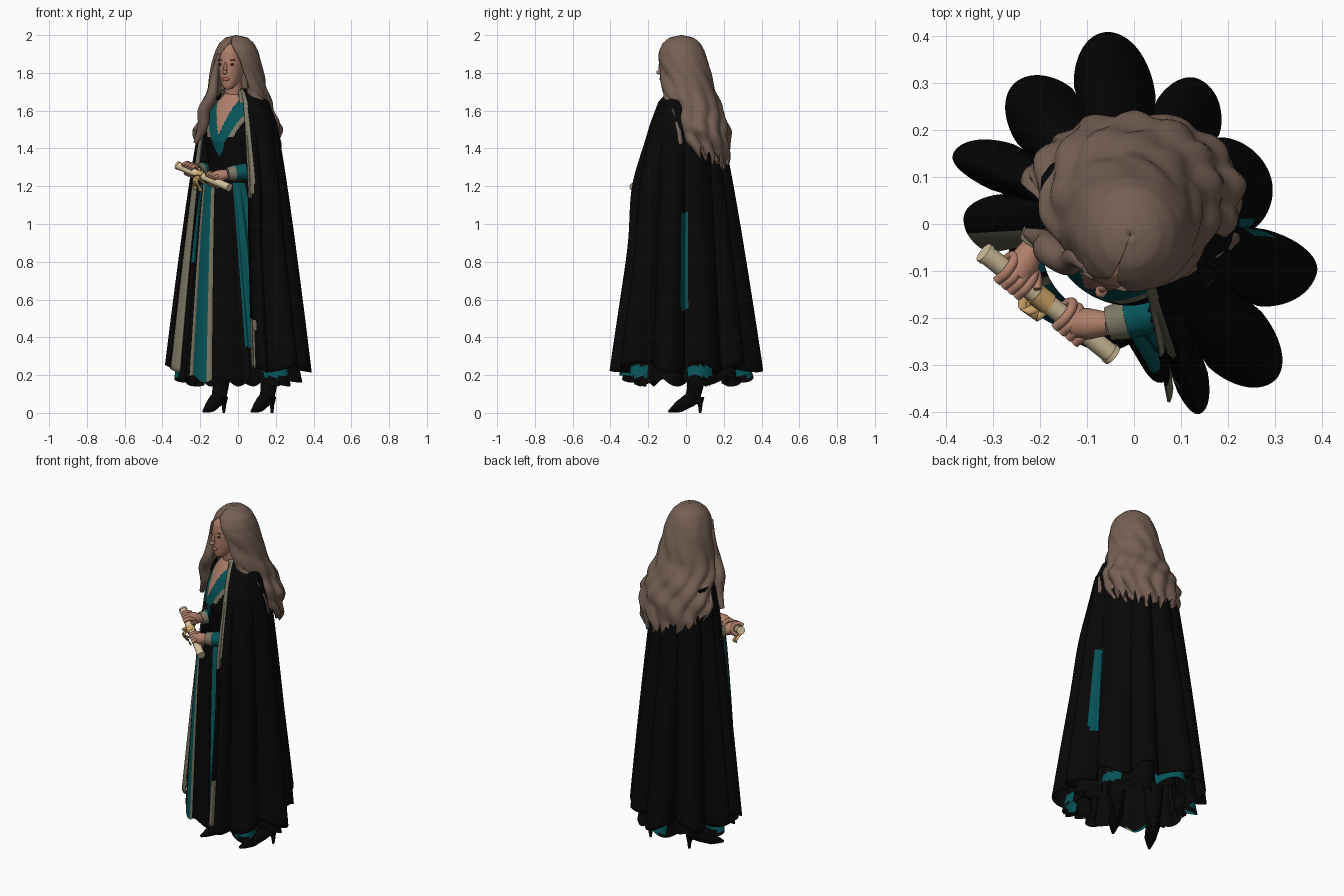
import bpy
import bmesh
from math import sin, cos, pi, radians, sqrt, exp
from mathutils import Vector, Matrix

if "Cube" in bpy.data.objects:
    bpy.data.objects.remove(bpy.data.objects["Cube"])


def colour(name, r, g, b):
    mat = bpy.data.materials.new(name)
    mat.use_nodes = True
    mat.diffuse_color = (r, g, b, 1)
    shader = mat.node_tree.nodes["Principled BSDF"]
    shader.inputs["Base Color"].default_value = (r, g, b, 1)
    shader.inputs["Roughness"].default_value = 0.8
    return mat


BLACK = colour("black cloth", .0022, .0022, .0022)
TEAL = colour("teal cloth", .002, .09, .1)
TRIM = colour("grey gold trim", .2, .185, .125)
HAIR = colour("brown hair", .18, .118, .09)
SKIN = colour("skin", .43, .21, .145)
PAPER = colour("parchment", .68, .55, .34)
RIBBON = colour("gold ribbon", .62, .38, .14)
LIPS = colour("lips", .36, .13, .1)
DARK = colour("dark eyes", .02, .015, .015)

BODY_YAW = radians(-35)
HEAD_FRAME = Matrix.Translation((-.03, -.045, 0)) @ Matrix.Rotation(radians(-22), 4, 'Z')
FORWARD = Vector((sin(BODY_YAW), -cos(BODY_YAW), 0))
SIDE = Vector((cos(BODY_YAW), sin(BODY_YAW), 0))


def finish(name, mesh, mats):
    obj = bpy.data.objects.new(name, mesh)
    bpy.context.collection.objects.link(obj)
    for mat in mats:
        mesh.materials.append(mat)
    for poly in mesh.polygons:
        poly.use_smooth = True
    return obj


def sheet(name, place, nu, nv, mats, rule=None, closed=False, thick=0):
    """Lofted surface: place(u, v) gives the point, rule(u, v, point) the material."""
    bm = bmesh.new()
    cols = nu if closed else nu + 1
    rows = [[bm.verts.new(place(i / nu, j / nv)) for i in range(cols)] for j in range(nv + 1)]
    for j in range(nv):
        for i in range(nu):
            k = (i + 1) % cols
            face = bm.faces.new((rows[j][i], rows[j + 1][i], rows[j + 1][k], rows[j][k]))
            if rule:
                mat = rule((i + .5) / nu, (j + .5) / nv, face.calc_center_median())
                face.material_index = mats.index(mat)
    mesh = bpy.data.meshes.new(name)
    bm.to_mesh(mesh)
    bm.free()
    obj = finish(name, mesh, mats)
    if thick:
        mod = obj.modifiers.new("thickness", 'SOLIDIFY')
        mod.thickness, mod.offset = thick, 0
    return obj


def tube(name, points, mat):
    """Smooth tapered tube through (x, y, z, radius) points."""
    curve = bpy.data.curves.new(name, 'CURVE')
    curve.dimensions = '3D'
    curve.bevel_depth, curve.bevel_resolution = 1, 4
    curve.use_fill_caps, curve.resolution_u = True, 6
    spline = curve.splines.new('BEZIER')
    spline.bezier_points.add(len(points) - 1)
    for bp, (x, y, z, r) in zip(spline.bezier_points, points):
        bp.co, bp.radius = (x, y, z), r
        bp.handle_left_type = bp.handle_right_type = 'AUTO'
    helper = bpy.data.objects.new("helper", curve)
    bpy.context.collection.objects.link(helper)
    deps = bpy.context.evaluated_depsgraph_get()
    mesh = bpy.data.meshes.new_from_object(helper.evaluated_get(deps))
    bpy.data.objects.remove(helper)
    mesh.materials.clear()
    return finish(name, mesh, [mat])


def ball(name, centre, size, mat):
    bm = bmesh.new()
    shape = Matrix.Diagonal((*size, 1))
    bmesh.ops.create_uvsphere(bm, u_segments=24, v_segments=14, radius=1,
                              matrix=HEAD_FRAME @ Matrix.Translation(centre) @ shape)
    mesh = bpy.data.meshes.new(name)
    bm.to_mesh(mesh)
    bm.free()
    return finish(name, mesh, [mat])


def table(rows, x):
    """Linear lookup in rows sorted by their first value."""
    if x <= rows[0][0]:
        return rows[0][1:]
    for a, b in zip(rows, rows[1:]):
        if x <= b[0]:
            f = (x - a[0]) / (b[0] - a[0])
            return [p + (q - p) * f for p, q in zip(a[1:], b[1:])]
    return rows[-1][1:]


# Hem folds: angle in degrees, radius; rounded peaks and tight valleys
FOLDS = [(-80, .39), (-76, .33), (-71, .425), (-63, .32), (-48, .445), (-34, .3), (-15, .40),
         (-2, .25), (20, .305), (46, .25), (66, .335), (80, .25), (99, .41), (114, .3),
         (130, .39), (146, .28), (159, .41), (167, .27), (178, .36), (192, .3),
         (198, .335), (207, .31), (220, .32), (236, .3), (250, .32), (270, .28), (280, .39)]


def hem(deg):
    for (a, p), (b, q) in zip(FOLDS, FOLDS[1:]):
        if a <= deg <= b:
            f = (deg - a) / (b - a) * pi / 2
            rise = max(0, sin(f) if q > p else cos(f)) ** .75
            return min(p, q) + abs(q - p) * rise
    return FOLDS[0][1]


def oval(angle, wide, deep):
    return 1 / sqrt((cos(angle) / wide) ** 2 + (sin(angle) / deep) ** 2)


# Cloak, open at the front, pushed out over the left forearm
START, SWEEP = -79, 270
SHOULDER = [(0, 1.715, .36), (.05, 1.69, .58), (.1, 1.645, .81), (.15, 1.55, 1)]


def cloak_point(u, v):
    deg = START + SWEEP * u
    a = radians(deg)
    top = oval(a - BODY_YAW, .215, .155)
    if v <= .15:
        z, scale = table(SHOULDER, v)
        r = top * scale
    else:
        t = (v - .15) / .85
        z = 1.55 - (1.31 - .025 * sin(a * 7)) * t
        r = top + (hem(deg) - top) * t ** .85
    r += .035 * exp(-((z - 1.2) / .22) ** 2 - ((deg + 72) / 25) ** 2)
    return r * cos(a), r * sin(a), z


def cloak_rule(u, v, p):
    deg = START + SWEEP * u
    if deg < START + 8 - 4 * v and (p.z > 1.15 or p.z < .5):
        return TRIM
    if deg > START + SWEEP - 8:
        return TRIM
    return TEAL if -6 < deg < 3 and .55 < p.z < 1.06 else BLACK


sheet("cloak", cloak_point, 270, 60, [BLACK, TRIM, TEAL], cloak_rule, thick=.006)


# Dress skirt with trimmed front panel, and a dark petticoat inside
def skirt_point(u, v, scale=.88, drop=0):
    deg = -80 + 360 * u
    a = radians(deg)
    z = 1.22 - (1.04 + drop - .02 * sin(a * 9)) * v
    r = .145 + (hem(deg) * scale - .145) * v ** .9
    return -.05 * (1 - v) + r * cos(a), -.05 * (1 - v) + r * sin(a), z


def skirt_rule(u, v, p):
    deg = -80 + 360 * u
    if 205 < deg < 211 or 232 < deg < 240:
        return TRIM
    if 211 <= deg <= 232:
        return TEAL
    if p.z > .8 and 182 < deg < 200 or p.z > .35 and (deg > 278 or deg < -55):
        return TEAL
    return TEAL if .19 < p.z < .25 and deg < 175 and sin(radians(deg * 5)) > .2 else BLACK


sheet("dress_skirt", skirt_point, 240, 60, [BLACK, TRIM, TEAL], skirt_rule, True)
sheet("petticoat", lambda u, v: skirt_point(u, v, .72, .02), 120, 20, [BLACK], closed=True)

# Bodice: height, half width, half depth
BODICE = [(1.16, .13, .1), (1.26, .12, .095), (1.36, .135, .108), (1.44, .15, .125),
          (1.52, .15, .11), (1.6, .135, .085), (1.65, .09, .065), (1.69, .045, .045)]


def bodice_point(u, v):
    z = 1.16 + .53 * v
    wide, deep = table(BODICE, z)
    a = u * 2 * pi
    p = Vector((-.035, -.04, z)) + SIDE * wide * cos(a) + FORWARD * deep * sin(a)
    return p + Vector((.025, .025, 0)) * max(0, v - .6)


def bodice_rule(u, v, p):
    if u > .5:
        return BLACK
    off = abs((p - Vector((-.035, -.04, 0))).dot(SIDE))
    if off < .36 * (p.z - 1.47):
        return SKIN
    edge = .015 + .5 * (p.z - 1.38)
    if off < edge:
        return TEAL
    return TRIM if off < edge + .025 and p.z > 1.46 else BLACK


sheet("bodice", bodice_point, 128, 72, [BLACK, TEAL, TRIM, SKIN], bodice_rule, True)


# Standing collar
def collar_point(u, v):
    a = BODY_YAW - pi / 2 + radians(48 + 264 * u)
    r = .09 - .025 * v
    return -.012 + r * cos(a), -.025 + r * sin(a), 1.63 + .075 * v


sheet("collar", collar_point, 40, 4, [TRIM], thick=.008)
tube("neck", [(-.02, -.03, 1.58, .06), (-.02, -.03, 1.66, .047), (-.03, -.045, 1.78, .048)], SKIN)

# Head: height, half width, forward shift, half depth
HEAD = [(1.712, .008, .065, .01), (1.722, .028, .055, .03), (1.75, .046, .034, .057),
        (1.79, .059, .015, .08), (1.85, .067, .005, .092), (1.91, .066, 0, .09),
        (1.95, .05, 0, .07), (1.97, .01, 0, .02)]


def head_point(u, v):
    z = 1.712 + .258 * v
    wide, shift, deep = table(HEAD, z)
    a = u * 2 * pi
    return HEAD_FRAME @ Vector((wide * cos(a), deep * sin(a) - shift, z))


sheet("head", head_point, 40, 30, [SKIN], closed=True)
ball("nose_bridge", (0, -.097, 1.825), (.009, .012, .032), SKIN)
ball("nose_tip", (0, -.106, 1.803), (.013, .014, .011), SKIN)
ball("lips", (0, -.092, 1.767), (.022, .008, .009), LIPS)
for side, label in ((1, "left"), (-1, "right")):
    ball(label + "_eye", (side * .03, -.084, 1.845), (.014, .006, .006), DARK)
    ball(label + "_brow", (side * .032, -.084, 1.868), (.019, .006, .003), HAIR)

# Hair: height, x radius, y radius, y centre, half opening at the face
WAVES = [(1.3, .19, .13, .085, 95), (1.42, .21, .15, .075, 85), (1.5, .22, .165, .055, 76),
         (1.6, .185, .158, .03, 64), (1.7, .152, .14, .005, 50), (1.8, .13, .128, -.005, 40),
         (1.86, .12, .122, -.015, 32), (1.91, .105, .112, -.022, 20), (1.95, .085, .093, -.024, 4),
         (1.978, .055, .06, -.024, 0), (1.99, .001, .001, -.024, 0)]


def hair_point(u, v):
    s = 2 * u - 1
    low = 1.33 + .08 * abs(s) ** 2 + .028 * sin(s * 41) + .015 * sin(s * 67)
    z = 1.99 + (low - 1.99) * v ** 1.25
    rx, ry, cy, gap = table(WAVES, z)
    a = radians(248 + 180) + s * (pi - radians(gap))
    swing = 3 * sin(z * 14)
    ripple = 1 + v * (.045 * sin(s * 24 + swing) + .042 * sin(z * 42 + s * 9))
    return -.012 * (z - 1.3) + rx * ripple * cos(a), cy + ry * ripple * sin(a), z


sheet("hair", hair_point, 150, 70, [HAIR], thick=.02)
tube("right_front_lock", [(-.1, -.095, 1.9, .01), (-.125, -.07, 1.78, .022), (-.14, -.08, 1.68, .03),
                          (-.18, -.055, 1.6, .034), (-.185, -.04, 1.52, .03), (-.225, -.02, 1.43, .012)], HAIR)
tube("left_front_lock", [(.03, -.12, 1.88, .012), (.07, -.095, 1.77, .024), (.08, -.09, 1.69, .03),
                         (.14, -.07, 1.6, .036), (.175, -.05, 1.52, .034), (.215, -.03, 1.42, .012)], HAIR)

# Sleeves and cuffs
tube("left_sleeve", [(.12, -.09, 1.58, .06), (.11, -.14, 1.4, .055), (.085, -.175, 1.3, .05),
                     (.04, -.19, 1.275, .045)], BLACK)
tube("left_cuff", [(.055, -.185, 1.28, .046), (-.02, -.205, 1.27, .04)], TEAL)
tube("left_cuff_trim", [(-.015, -.203, 1.27, .042), (-.055, -.212, 1.265, .036)], TRIM)
tube("right_sleeve", [(-.14, .08, 1.58, .06), (-.165, .06, 1.4, .05), (-.175, .03, 1.3, .045),
                      (-.185, 0, 1.29, .042)], BLACK)
tube("right_cuff", [(-.18, .01, 1.29, .043), (-.2, -.025, 1.285, .038)], TEAL)
tube("right_cuff_trim", [(-.199, -.022, 1.285, .04), (-.212, -.045, 1.28, .035)], TRIM)

# Scroll tied with a ribbon
END_A, END_B = Vector((-.32, -.06, 1.31)), Vector((-.045, -.28, 1.193))
AXIS = (END_B - END_A).normalized()
ACROSS = AXIS.cross(Vector((0, 0, 1))).normalized()
UPWARD = ACROSS.cross(AXIS)


def along(f, out=0, up=0):
    return END_A.lerp(END_B, f) + ACROSS * out + UPWARD * up


def rod(name, f0, f1, r, mat):
    return tube(name, [(*along(f0), r), (*along(f1), r)], mat)


rod("scroll", 0, 1, .021, PAPER)
for f, label in ((0, "right"), (.97, "left")):
    rod(label + "_scroll_rim", f, f + .03, .023, PAPER)
rod("ribbon_band", .4, .5, .024, RIBBON)
knot = along(.45) + FORWARD * .025
for i, (dx, dz) in enumerate(((-.035, -.075), (.0, -.085), (-.05, .0), (.025, -.045))):
    def strip(u, v, dx=dx, dz=dz):
        return knot + SIDE * (dx * v + .022 * (u - .5)) + FORWARD * .02 * sin(v * 5) + Vector((0, 0, dz * v))
    sheet("ribbon_tail_" + str(i + 1), strip, 2, 8, [RIBBON], thick=.004)


# Hands gripping the scroll
def hand(label, f, wrist):
    grip = along(f, 0, .016)
    tube(label + "_palm", [(*wrist, .025), (*wrist.lerp(grip, .6), .034), (*grip, .03)], SKIN)
    for i in range(4):
        g = f + (i - 1.5) * .05
        path = [(-.03, .02), (0, .034), (.03, .018), (.03, -.012), (.008, -.03)]
        tube(label + "_finger_" + str(i + 1), [(*along(g, -o, h), .0105) for o, h in path], SKIN)
    tube(label + "_thumb", [(*wrist.lerp(grip, .5), .014), (*along(f + .1, -.03, .01), .012),
                            (*along(f + .14, -.01, .026), .008)], SKIN)


hand("left", .68, Vector((-.055, -.212, 1.265)))
hand("right", .23, Vector((-.212, -.045, 1.28)))

# Heeled boots
for x, label in ((.13, "left"), (-.125, "right")):
    tube(label + "_boot_shaft", [(x + .035, .06, .42, .06), (x + .035, .055, .22, .052),
                                 (x + .03, .045, .12, .041), (x + .02, .03, .075, .038)], BLACK)
    tube(label + "_boot_foot", [(x + .035, .06, .09, .036), (x + .01, .02, .068, .039),
                                (x - .02, -.035, .034, .032), (x - .038, -.062, .02, .02),
                                (x - .058, -.09, .008, .007)], BLACK)
    tube(label + "_boot_heel", [(x + .045, .07, .08, .028), (x + .05, .075, .04, .012),
                                (x + .05, .075, 0, .007)], BLACK)
